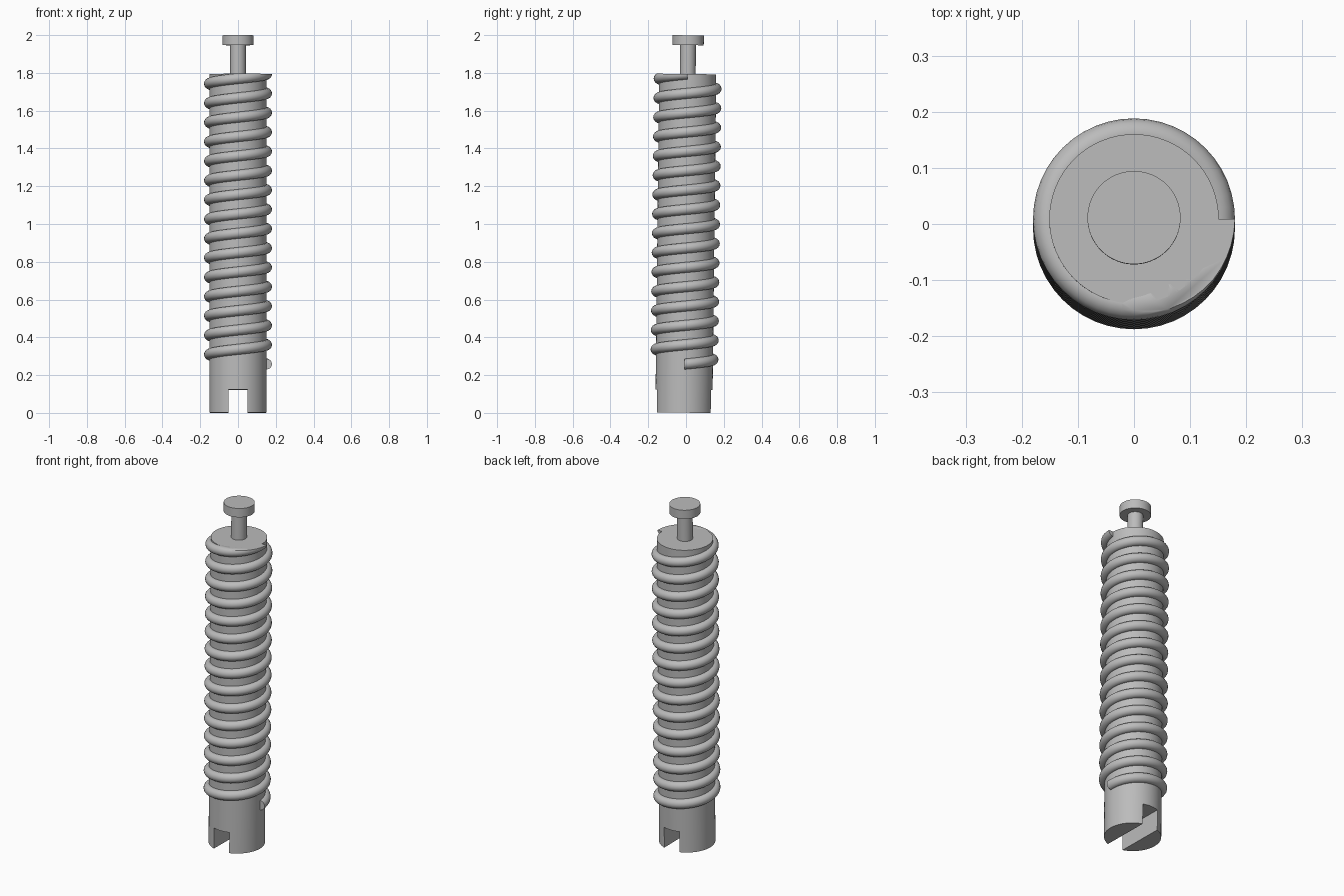
import bpy, bmesh, math
from mathutils import Matrix, Vector

cube = bpy.data.objects.get("Cube")
if cube:
    bpy.data.objects.remove(cube, do_unlink=True)

GREY = (0.5, 0.5, 0.5, 1)
steel = bpy.data.materials.new("grey metal")
steel.use_nodes = True
steel.diffuse_color = GREY
steel.node_tree.nodes["Principled BSDF"].inputs["Base Color"].default_value = GREY

# The whole pin leans very slightly backwards about its middle
MID = Vector((0, 0, 1))
LEAN = Matrix.Translation(MID) @ Matrix.Rotation(-0.0115, 4, 'X') @ Matrix.Translation(-MID)
BODY_TOP = 1.794


def finish(name, bm):
    bmesh.ops.recalc_face_normals(bm, faces=bm.faces[:])
    bm.transform(LEAN)
    mesh = bpy.data.meshes.new(name)
    bm.to_mesh(mesh)
    bm.free()
    mesh.materials.append(steel)
    obj = bpy.data.objects.new(name, mesh)
    bpy.context.collection.objects.link(obj)
    return obj


def smooth(obj):
    bpy.ops.object.select_all(action='DESELECT')
    obj.select_set(True)
    bpy.context.view_layer.objects.active = obj
    bpy.ops.object.shade_smooth_by_angle(angle=math.radians(35))


def lathe(name, profile, segments=64):
    """Spin a radius/height profile round the z axis."""
    bm = bmesh.new()
    verts = [bm.verts.new((r, 0, z)) for r, z in profile]
    edges = [bm.edges.new(pair) for pair in zip(verts, verts[1:])]
    bmesh.ops.spin(bm, geom=verts + edges, cent=(0, 0, 0), axis=(0, 0, 1),
                   angle=math.tau, steps=segments, use_duplicate=False)
    bmesh.ops.remove_doubles(bm, verts=bm.verts[:], dist=1e-5)
    return finish(name, bm)


def coil(name, radius, wire, z0, z1, turns, per_turn=48, sides=16):
    """Sweep a round wire up a helix and trim it flush with the body top."""
    bm = bmesh.new()
    rings = []
    steps = turns * per_turn
    for i in range(steps + 1):
        a = math.tau * i / per_turn
        z = z0 + (z1 - z0) * i / steps
        ring = []
        for k in range(sides):
            t = math.tau * k / sides
            r = radius + wire * math.cos(t)
            ring.append(bm.verts.new((r * math.cos(a), r * math.sin(a), z + wire * math.sin(t))))
        rings.append(ring)
    for lower, upper in zip(rings, rings[1:]):
        for k in range(sides):
            n = (k + 1) % sides
            bm.faces.new((lower[k], lower[n], upper[n], upper[k]))
    bm.faces.new(rings[0])
    bm.faces.new(rings[-1])
    cut = bmesh.ops.bisect_plane(bm, geom=bm.verts[:] + bm.edges[:] + bm.faces[:],
                                 plane_co=(0, 0, BODY_TOP), plane_no=(0, 0, 1), clear_outer=True)
    rim = [e for e in cut["geom_cut"] if isinstance(e, bmesh.types.BMEdge)]
    bmesh.ops.holes_fill(bm, edges=rim, sides=0)
    return finish(name, bm)


# Cylindrical body with a slot across its foot
body = lathe("body", [(0, 0.001), (0.151, 0.001), (0.151, BODY_TOP), (0, BODY_TOP)])
bm = bmesh.new()
bmesh.ops.create_cube(bm, size=1, matrix=Matrix.Diagonal((0.1, 1, 0.244, 1)))
cutter = finish("slot_cutter", bm)
cutter.hide_render = True
slot = body.modifiers.new("slot", 'BOOLEAN')
slot.operation = 'DIFFERENCE'
slot.solver = 'EXACT'
slot.object = cutter
bpy.context.view_layer.objects.active = body
bpy.ops.object.modifier_apply(modifier=slot.name)
bpy.data.objects.remove(cutter, do_unlink=True)

# Raised spiral thread, and the headed plunger on top
thread = coil("spiral_thread", 0.152, 0.028, 0.258, BODY_TOP, 15)
plunger = lathe("plunger", [(0, BODY_TOP - 0.05), (0.042, BODY_TOP - 0.05), (0.042, 1.947),
                            (0.083, 1.947), (0.083, 1.999), (0, 1.999)])

for part in (body, thread, plunger):
    smooth(part)
